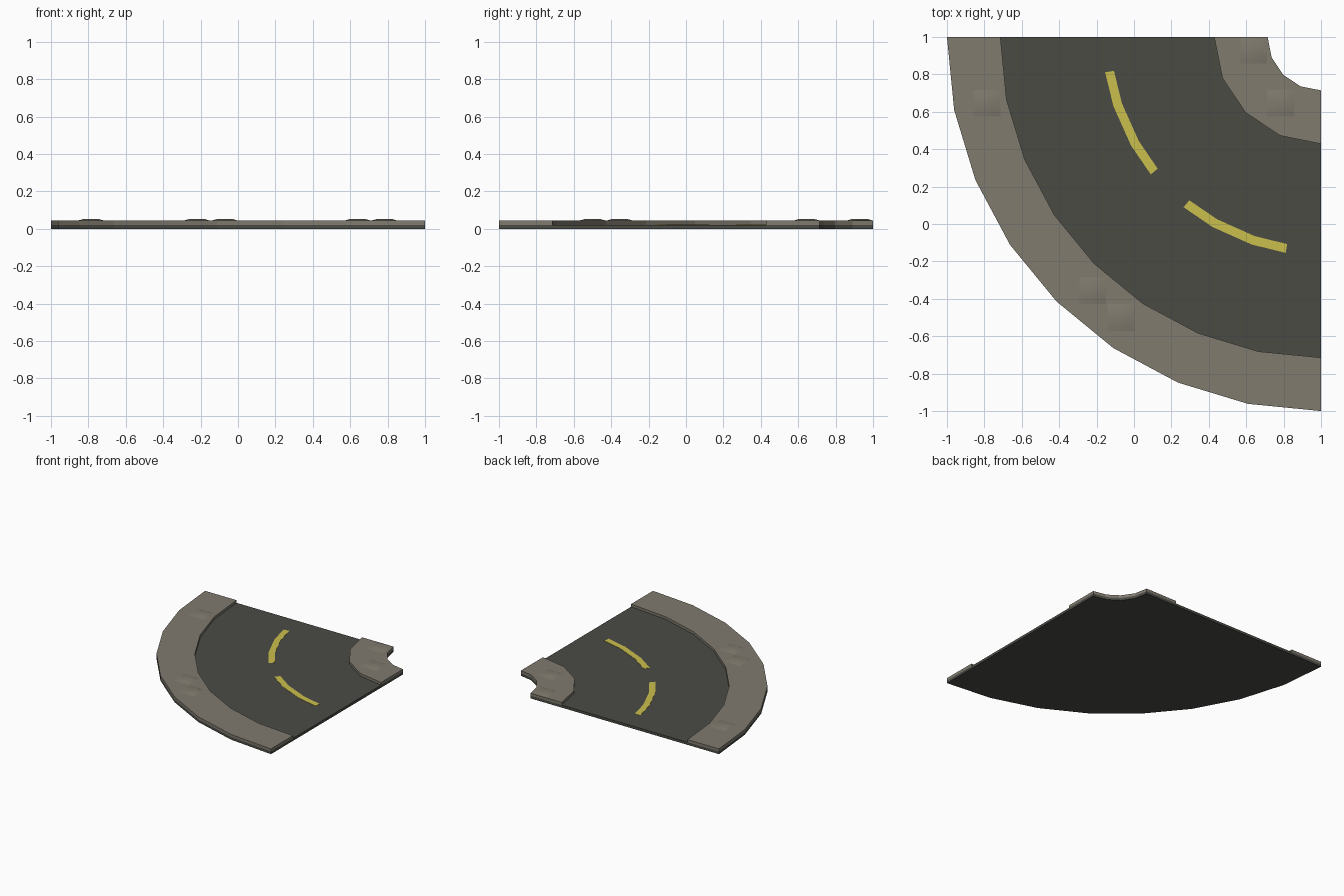
import bpy, bmesh, math

if "Cube" in bpy.data.objects:
    bpy.data.objects.remove(bpy.data.objects["Cube"])

U = 2 / 7            # tile module
ROAD_Z = 0.021
CURB_Z = 0.043
CX, CY = 1.0, 1.0    # centre of the bend


def material(name, rgb):
    m = bpy.data.materials.new(name)
    m.diffuse_color = (*rgb, 1)
    m.use_nodes = True
    m.node_tree.nodes["Principled BSDF"].inputs["Base Color"].default_value = m.diffuse_color
    return m


asphalt = material("dark asphalt", (0.070, 0.070, 0.060))
stone = material("grey stone", (0.215, 0.197, 0.157))
yellow = material("yellow paint", (0.590, 0.520, 0.075))


def finish(name, bm, mat):
    bmesh.ops.recalc_face_normals(bm, faces=bm.faces[:])
    me = bpy.data.meshes.new(name)
    bm.to_mesh(me)
    bm.free()
    me.materials.append(mat)
    ob = bpy.data.objects.new(name, me)
    bpy.context.collection.objects.link(ob)
    return ob


def polar(r, deg):
    a = math.radians(deg)
    return CX - r * math.cos(a), CY - r * math.sin(a)


def steps(n):
    return [90 * i / n for i in range(n + 1)]


def prism(name, outline, z0, z1, mat):
    bm = bmesh.new()
    lo = [bm.verts.new((x, y, z0)) for x, y in outline]
    hi = [bm.verts.new((x, y, z1)) for x, y in outline]
    n = len(outline)
    caps = [bm.faces.new(lo), bm.faces.new(hi)]
    for i in range(n):
        j = (i + 1) % n
        bm.faces.new((lo[i], lo[j], hi[j], hi[i]))
    bmesh.ops.recalc_face_normals(bm, faces=bm.faces[:])
    bmesh.ops.triangulate(bm, faces=caps)
    return finish(name, bm, mat)


def sector(name, r_in, a_in, r_out, a_out, z0, z1, mat):
    outline = [polar(r_out, a) for a in a_out] + [polar(r_in, a) for a in reversed(a_in)]
    return prism(name, outline, z0, z1, mat)


# Road slab and the two raised pavements
sector("road_slab", U, steps(4), 7 * U, steps(8), 0, ROAD_Z, asphalt)
sector("outer_pavement", 6 * U, steps(8), 7 * U, steps(8), ROAD_Z, CURB_Z, stone)
sector("inner_pavement", U, steps(4), 2 * U, steps(4), ROAD_Z, CURB_Z, stone)

# Centre line dashes, mirrored about the diagonal
dash = [9.3, 18.5, 29.7, 38.9]
for i, angles in enumerate((dash, [90 - a for a in dash])):
    sector(f"centre_dash_{i + 1}", 1.122, angles, 1.17, angles,
           ROAD_Z, ROAD_Z + 0.002, yellow)

# Slightly raised, softly shaded paving stones
for i, (x, y) in enumerate([(-0.786, 0.645), (-0.22, -0.355), (-0.07, -0.5),
                            (0.64, 0.929), (0.783, 0.645)]):
    bm = bmesh.new()
    rings = []
    for half, z in ((0.0714, CURB_Z), (0.042, 0.052)):
        rings.append([bm.verts.new((x + sx * half, y + sy * half, z))
                      for sx, sy in ((-1, -1), (1, -1), (1, 1), (-1, 1))])
    for k in range(4):
        m = (k + 1) % 4
        bm.faces.new((rings[0][k], rings[0][m], rings[1][m], rings[1][k]))
    bm.faces.new(rings[1])
    for f in bm.faces:
        f.smooth = True
    finish(f"paving_stone_{i + 1}", bm, stone)
